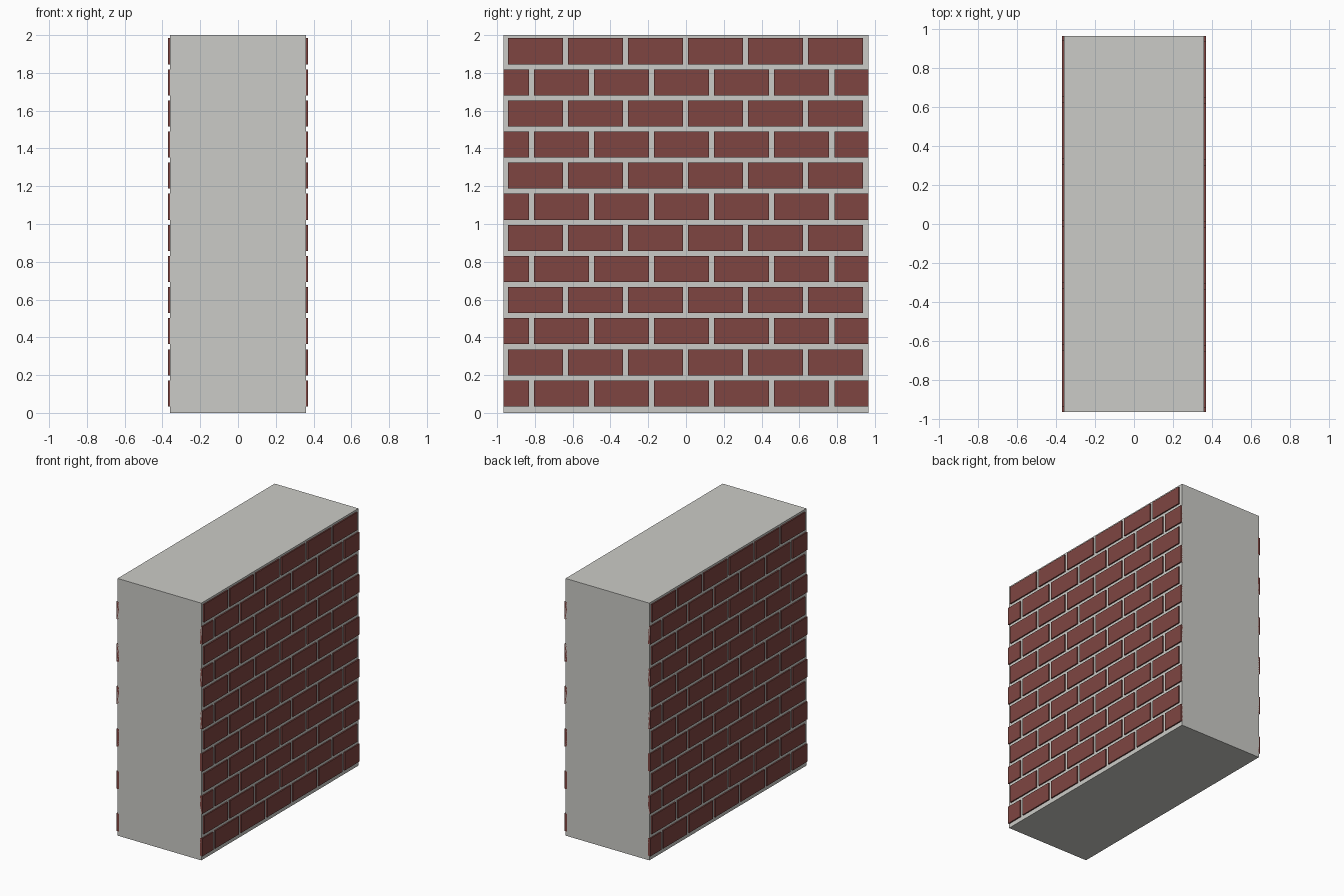
import bpy, bmesh

if "Cube" in bpy.data.objects:
    bpy.data.objects.remove(bpy.data.objects["Cube"])

HX, HY, H = 0.36, 0.965, 2.0        # core half-depth, half-length, height
OUT = 0.37                          # outer face of the bricks
PITCH_Y, PITCH_Z = 0.318, 0.1647    # brick spacing
BW, BH = 0.291, 0.138               # brick size


def material(name, rgb):
    m = bpy.data.materials.new(name)
    m.diffuse_color = (*rgb, 1)
    m.use_nodes = True
    m.node_tree.nodes["Principled BSDF"].inputs["Base Color"].default_value = m.diffuse_color
    return m


def finish(name, bm, mat):
    me = bpy.data.meshes.new(name)
    bm.to_mesh(me)
    bm.free()
    me.materials.append(mat)
    ob = bpy.data.objects.new(name, me)
    bpy.context.collection.objects.link(ob)
    return ob


def add_box(bm, lo, hi):
    verts = bmesh.ops.create_cube(bm, size=1)["verts"]
    for v in verts:
        for i in range(3):
            v.co[i] = hi[i] if v.co[i] > 0 else lo[i]


mortar = material("mortar grey", (0.60, 0.60, 0.57))
brick = material("brick red", (0.21, 0.06, 0.053))

# Mortar core
bm = bmesh.new()
add_box(bm, (-HX, -HY, 0), (HX, HY, H))
finish("wall_core", bm, mortar)

# Brick facing in running bond; the other side is the same turned half round
for name, side in (("bricks_right", 1), ("bricks_left", -1)):
    bm = bmesh.new()
    for row in range(12):
        z = 0.034 + row * PITCH_Z
        start = -0.943 if row % 2 else -0.805 - PITCH_Y
        for k in range(6 if row % 2 else 7):
            y0 = max(start + k * PITCH_Y, -HY)
            y1 = min(start + k * PITCH_Y + BW, HY)
            ya, yb = sorted((y0 * side, y1 * side))
            xa, xb = sorted(((HX - 0.01) * side, OUT * side))
            add_box(bm, (xa, ya, z), (xb, yb, z + BH))
    finish(name, bm, brick)
